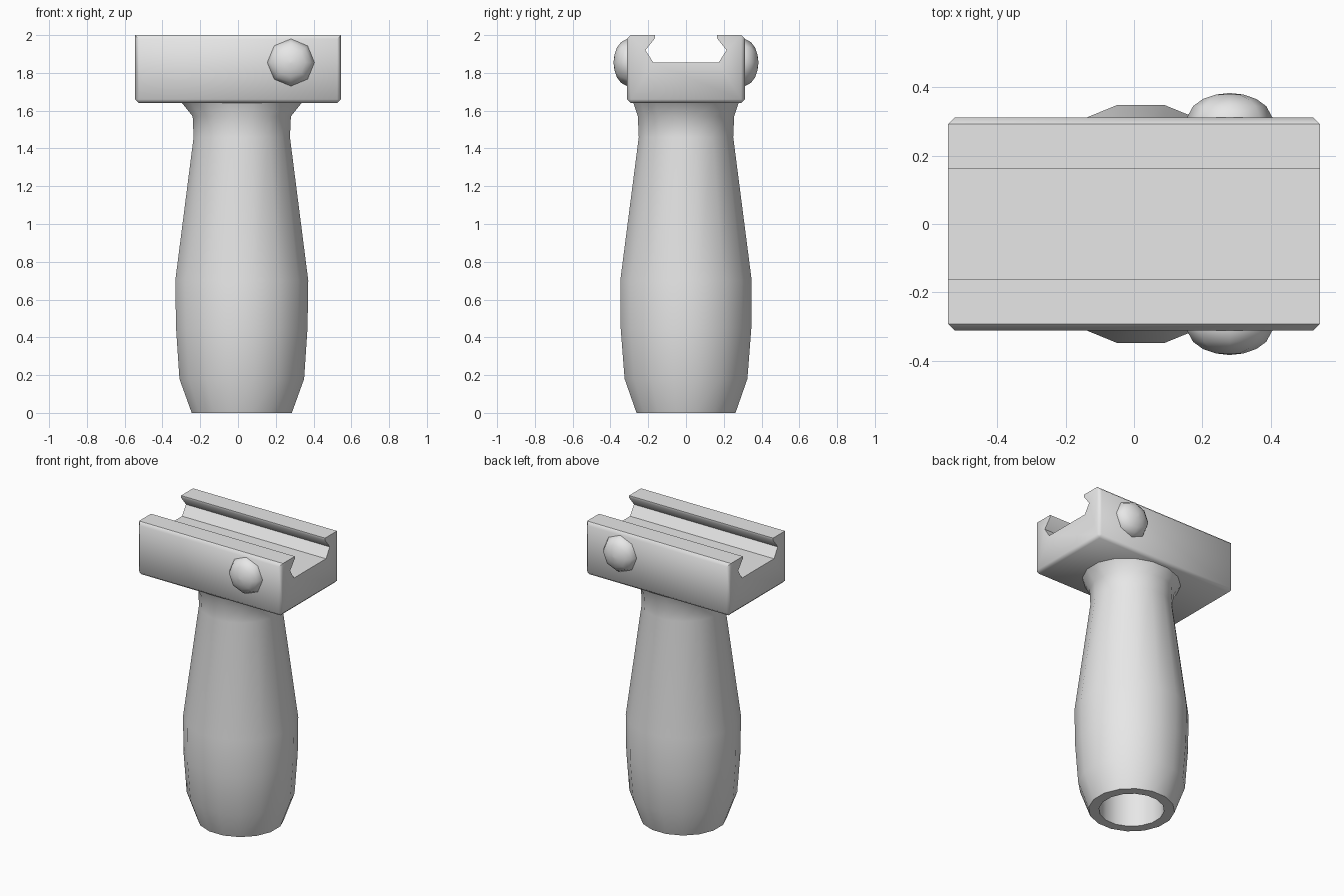
import bpy
import bmesh
from math import cos, sin, pi, radians
from mathutils import Matrix

cube = bpy.data.objects.get("Cube")
if cube:
    bpy.data.objects.remove(cube, do_unlink=True)

grey = bpy.data.materials.new("matte_grey")
grey.use_nodes = True
grey.diffuse_color = (0.8, 0.8, 0.8, 1)
grey.node_tree.nodes["Principled BSDF"].inputs["Base Color"].default_value = (0.8, 0.8, 0.8, 1)


def finish(name, bm, angle, flat_top=False):
    """Smooth the gentle edges, keep the steep ones sharp, add the object."""
    bmesh.ops.recalc_face_normals(bm, faces=bm.faces)
    bm.normal_update()
    for face in bm.faces:
        face.smooth = True
    for edge in bm.edges:
        edge.smooth = edge.calc_face_angle(pi) < radians(angle)
        if flat_top and any(f.normal.z > 0.99 for f in edge.link_faces):
            edge.smooth = False
    mesh = bpy.data.meshes.new(name)
    bm.to_mesh(mesh)
    bm.free()
    mesh.materials.append(grey)
    obj = bpy.data.objects.new(name, mesh)
    bpy.context.collection.objects.link(obj)
    return obj


def lathe(profile, sides, phase=0.0):
    """Join rings given as (x radius, y radius, height), capping both ends."""
    bm = bmesh.new()
    rings = []
    for rx, ry, z in profile:
        angles = [2 * pi * (i + phase) / sides for i in range(sides)]
        rings.append([bm.verts.new((rx * cos(a), ry * sin(a), z)) for a in angles])
    for low, high in zip(rings, rings[1:]):
        for i in range(sides):
            j = (i + 1) % sides
            bm.faces.new((low[i], low[j], high[j], high[i]))
    bm.faces.new(rings[0])
    bm.faces.new(rings[-1])
    return bm


# Hollow handle: cavity first, then the rim and the outer contour
SIDES = 16
contour = [(0.2, 0.2, 1.2), (0.2, 0.2, 0), (0.265, 0.262, 0), (0.33, 0.325, 0.18),
           (0.348, 0.346, 0.45), (0.352, 0.348, 0.7), (0.255, 0.25, 1.46),
           (0.26, 0.255, 1.57), (0.32, 0.28, 1.645)]
fit = 1 / cos(pi / SIDES)
bm = lathe([(rx * fit, ry * fit, z) for rx, ry, z in contour], SIDES, 0.5)
bmesh.ops.translate(bm, verts=bm.verts, vec=(0.02, 0, 0))
finish("handle", bm, 50)

# Rail clamp: half section mirrored across y, extruded along x
LENGTH, HALF_WIDTH, BASE, TOP = 1.09, 0.312, 1.64, 2.0
half = [(HALF_WIDTH, BASE), (HALF_WIDTH, TOP), (0.163, TOP), (0.163, 1.985),
        (0.215, 1.92), (0.173, 1.855)]
section = half + [(-y, z) for y, z in reversed(half)]
bm = bmesh.new()
end = bm.faces.new([bm.verts.new((-LENGTH / 2, y, z)) for y, z in section])
extruded = bmesh.ops.extrude_face_region(bm, geom=[end])["geom"]
bmesh.ops.translate(bm, vec=(LENGTH, 0, 0),
                    verts=[v for v in extruded if isinstance(v, bmesh.types.BMVert)])


def is_chamfered(edge):
    outer = all(abs(v.co.y) > HALF_WIDTH - 0.001 for v in edge.verts)
    bottom = all(v.co.z < BASE + 0.001 for v in edge.verts)
    return outer or bottom


bmesh.ops.recalc_face_normals(bm, faces=bm.faces)
bmesh.ops.bevel(bm, geom=[e for e in bm.edges if is_chamfered(e)], offset=0.02,
                offset_type='OFFSET', segments=1, profile=0.5, affect='EDGES')
finish("rail_clamp", bm, 47, flat_top=True)

# Domed bolt heads on both sides of the clamp
dome = [(0.125, 0.29), (0.125, 0.312), (0.107, 0.345), (0.078, 0.366),
        (0.04, 0.379), (0.005, 0.383)]
for name, turn in (("front_bolt", 90), ("back_bolt", -90)):
    bm = lathe([(r, r, h) for r, h in dome], 8)
    bmesh.ops.transform(bm, verts=bm.verts,
                        matrix=Matrix.Translation((0.28, 0, 1.855)) @ Matrix.Rotation(radians(turn), 4, 'X'))
    finish(name, bm, 50)
